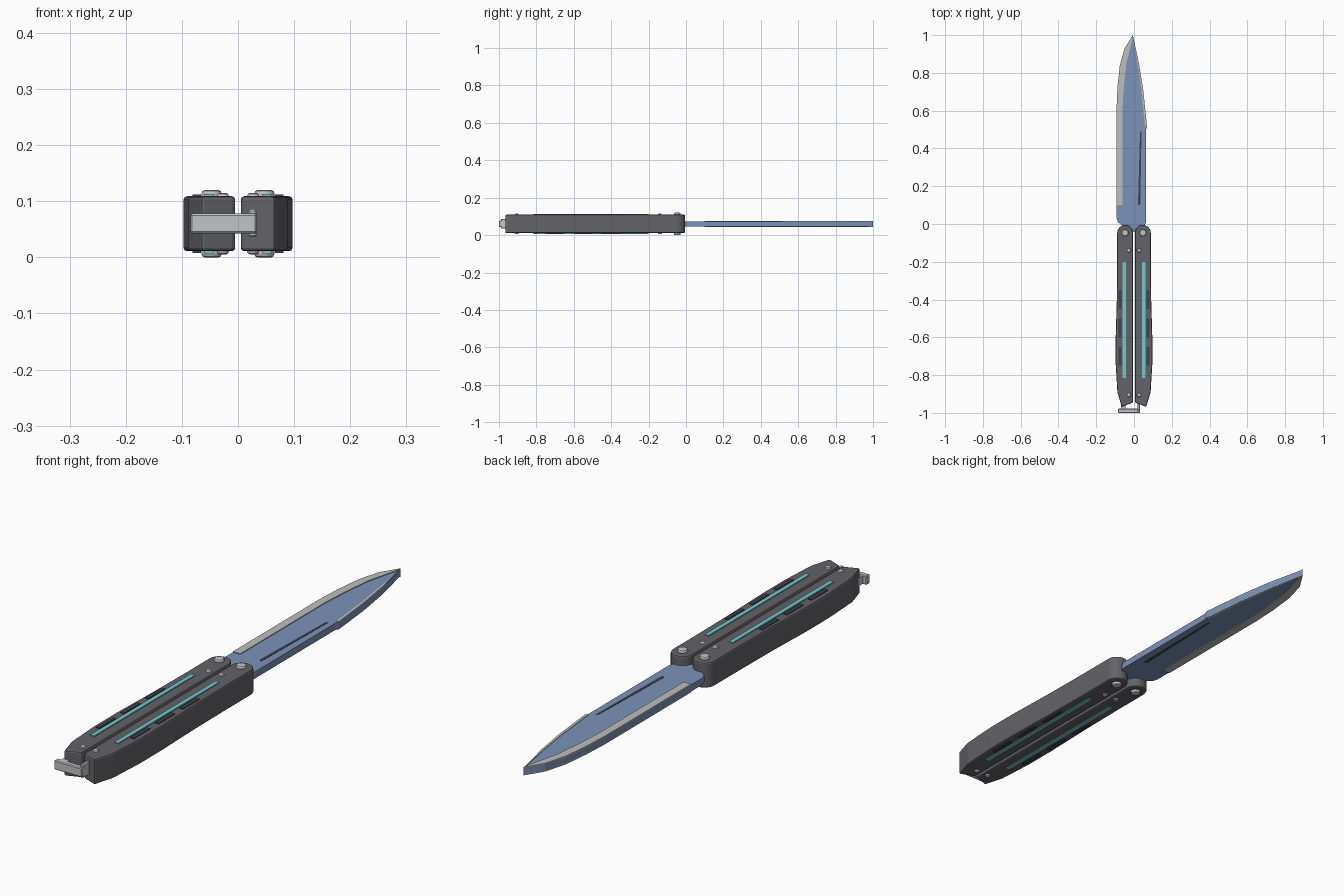
import bpy, bmesh, math

old = bpy.data.objects.get("Cube")
if old:
    bpy.data.objects.remove(old, do_unlink=True)

MID = 0.06  # height of the symmetry plane


def material(name, color):
    m = bpy.data.materials.new(name)
    m.use_nodes = True
    m.diffuse_color = (*color, 1)
    m.node_tree.nodes["Principled BSDF"].inputs["Base Color"].default_value = (*color, 1)
    return m


GREY = material("dark grey handle", (0.125, 0.125, 0.14))
BLUE = material("steel blue", (0.20, 0.29, 0.48))
EDGE = material("pale edge grey", (0.50, 0.52, 0.52))
METAL = material("light metal", (0.53, 0.56, 0.59))
TEAL = material("teal", (0.18, 0.58, 0.60))
NAVY = material("dark slate", (0.045, 0.055, 0.08))


def finish(name, bm, mat, bevel=0, segments=1):
    bmesh.ops.recalc_face_normals(bm, faces=bm.faces)
    me = bpy.data.meshes.new(name)
    bm.to_mesh(me)
    bm.free()
    me.materials.append(mat)
    ob = bpy.data.objects.new(name, me)
    bpy.context.collection.objects.link(ob)
    if bevel:
        mod = ob.modifiers.new("Bevel", "BEVEL")
        mod.width, mod.segments = bevel, segments
        mod.limit_method = "ANGLE"
        mod.angle_limit = math.radians(40)
    return ob


def prism(name, points, z0, z1, mat, bevel=0, segments=1):
    """Extrude a flat outline between two heights."""
    bm = bmesh.new()
    face = bm.faces.new([bm.verts.new((x, y, z0)) for x, y in points])
    top = bmesh.ops.extrude_face_region(bm, geom=[face])["geom"]
    for v in top:
        if isinstance(v, bmesh.types.BMVert):
            v.co.z = z1
    return finish(name, bm, mat, bevel, segments)


def box(name, x0, x1, y0, y1, z0, z1, mat, bevel=0):
    return prism(name, [(x0, y0), (x1, y0), (x1, y1), (x0, y1)], z0, z1, mat, bevel)


def pin(name, x, y, radius, half):
    """Through pin with a chamfered head at both ends."""
    bm = bmesh.new()
    bmesh.ops.create_cone(bm, cap_ends=True, segments=20, radius1=radius,
                          radius2=radius, depth=half * 2)
    bmesh.ops.translate(bm, verts=bm.verts, vec=(x, y, MID))
    return finish(name, bm, METAL, 0.006, 2)


def both_faces(name, points, surface, raise_by, mat):
    """Thin plates on the upper and lower surface."""
    for label, s in (("top", 1), ("bottom", -1)):
        prism(f"{name}_{label}", points, MID + s * (surface - 0.002),
              MID + s * (surface + raise_by), mat)


# Blade outline: cutting side, tip, clipped back, tang
cutting = [(-0.092, 0.10), (-0.092, 0.62), (-0.087, 0.73), (-0.075, 0.84),
           (-0.05, 0.93), (-0.006, 1.0)]
back = [(0.028, 0.84), (0.05, 0.70), (0.069, 0.515)]
tang = [(0.064, 0.50), (0.064, 0.01), (0.04, -0.04), (-0.04, -0.04),
        (-0.06, -0.01), (-0.085, 0.01), (-0.092, 0.03)]
prism("blade", cutting + back + tang, MID - 0.013, MID + 0.013, BLUE)

# Ground edges on both faces
inner = [(-0.01, 0.97), (-0.04, 0.85), (-0.053, 0.73), (-0.06, 0.62), (-0.06, 0.10)]
both_faces("cutting_edge", cutting + inner, 0.013, 0.003, EDGE)
both_faces("back_edge", [(-0.006, 0.99)] + back + [(0.058, 0.515), (0.04, 0.70),
           (0.02, 0.84)], 0.013, 0.002, EDGE)
both_faces("fuller", [(0.021, 0.10), (0.033, 0.10), (0.040, 0.49), (0.032, 0.49)],
           0.013, 0.001, NAVY)

# Paired handles with inlays and pins
for side, s in (("left", 1), ("right", -1)):
    outline = [(0.047 + 0.042 * math.cos(a), -0.047 + 0.042 * math.sin(a))
               for a in [math.pi * i / 12 for i in range(13)]]
    outline += [(0.005, -0.945), (0.065, -0.968), (0.088, -0.89), (0.097, -0.74),
                (0.097, -0.60), (0.091, -0.40), (0.089, -0.20)]
    prism(f"{side}_handle", [(s * x, y) for x, y in outline],
          MID - 0.049, MID + 0.049, GREY, 0.006, 2)

    def strip(x0, x1, y0, y1):
        return [(s * x0, y0), (s * x1, y0), (s * x1, y1), (s * x0, y1)]

    both_faces(f"{side}_light_strip", strip(0.043, 0.06, -0.815, -0.20), 0.049, 0.004, TEAL)
    for i in range(3):
        y = -0.70 + 0.15 * i
        both_faces(f"{side}_grip_inlay_{i + 1}", strip(0.066, 0.081, y - 0.05, y + 0.05),
                   0.049, 0.003, NAVY)
    pin(f"{side}_pivot_pin", s * 0.047, -0.047, 0.018, 0.06)
    pin(f"{side}_upper_pin", s * 0.027, -0.14, 0.011, 0.055)
    pin(f"{side}_lower_pin", s * 0.027, -0.905, 0.011, 0.055)

# Latch across the handle ends
box("latch_bar", -0.085, 0.033, -1.0, -0.978, 0.043, 0.078, METAL, 0.003)
box("latch_hook", 0.018, 0.033, -0.99, -0.945, 0.036, 0.086, METAL, 0.003)
box("latch_mount", -0.07, -0.045, -0.98, -0.95, 0.045, 0.076, METAL)
